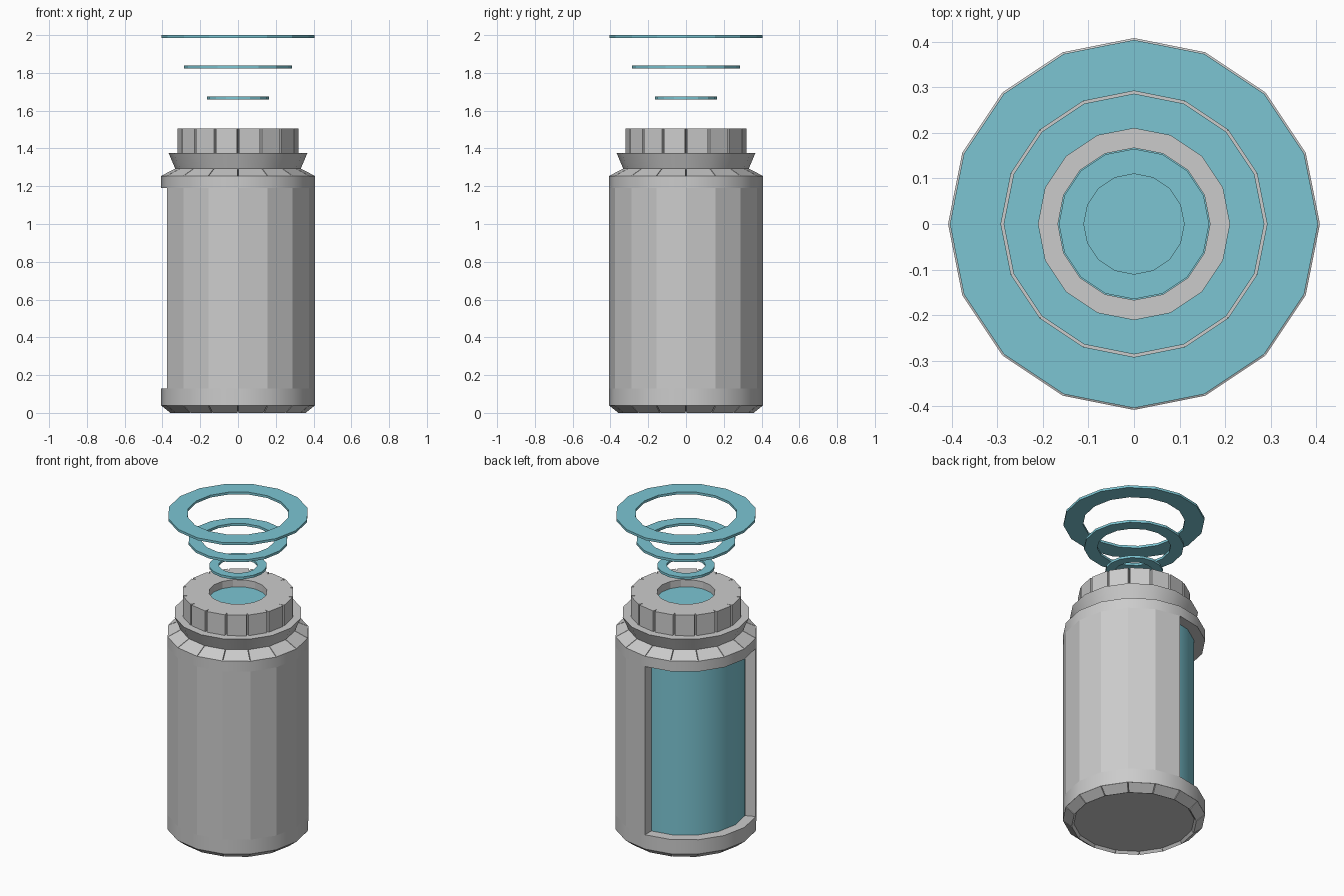
import bpy, bmesh
from math import cos, sin, radians
from mathutils import Vector

cube = bpy.data.objects.get("Cube")
if cube:
    bpy.data.objects.remove(cube, do_unlink=True)

SIDES = 16
STEP = 360 / SIDES


def material(name, color):
    m = bpy.data.materials.new(name)
    m.use_nodes = True
    m.diffuse_color = (*color, 1)
    m.node_tree.nodes["Principled BSDF"].inputs["Base Color"].default_value = (*color, 1)
    return m


GREY = material("light grey", (0.60, 0.60, 0.60))
TEAL = material("teal", (0.20, 0.56, 0.65))


def finish(name, bm, mat, smooth=False):
    bmesh.ops.remove_doubles(bm, verts=bm.verts, dist=1e-5)
    bmesh.ops.recalc_face_normals(bm, faces=bm.faces)
    mesh = bpy.data.meshes.new(name)
    bm.to_mesh(mesh)
    bm.free()
    obj = bpy.data.objects.new(name, mesh)
    obj.data.materials.append(mat)
    bpy.context.collection.objects.link(obj)
    if smooth:
        bpy.ops.object.select_all(action="DESELECT")
        obj.select_set(True)
        bpy.context.view_layer.objects.active = obj
        bpy.ops.object.shade_smooth_by_angle(angle=radians(30))
    return obj


def turned(name, profile, mat, first=0, count=SIDES, closed=True, smooth=False):
    """Sweep a (radius, height) profile over a number of facets."""
    bm = bmesh.new()
    columns = []
    for i in range(first, first + count + 1):
        a = radians(i * STEP)
        columns.append([bm.verts.new((r * cos(a), r * sin(a), z)) for r, z in profile])
    n = len(profile)
    for a, b in zip(columns, columns[1:]):
        for j in range(n if closed else n - 1):
            k = (j + 1) % n
            bm.faces.new((a[j], b[j], b[k], a[k]))
    if count < SIDES:
        bm.faces.new(columns[0])
        bm.faces.new(columns[-1])
    return finish(name, bm, mat, smooth)


def tube(name, r_in, r_out, z0, z1, mat, **options):
    box = [(r_out, z0), (r_out, z1), (r_in, z1), (r_in, z0)]
    return turned(name, box, mat, **options)


def solid(name, r0, r1, z0, z1, mat, smooth=False):
    bm = bmesh.new()
    bmesh.ops.create_cone(bm, cap_ends=True, segments=SIDES, radius1=r0,
                          radius2=r1, depth=z1 - z0)
    bmesh.ops.translate(bm, verts=bm.verts, vec=(0, 0, (z0 + z1) / 2))
    return finish(name, bm, mat, smooth)


def panels(name, r0, z0, r1, z1, depth):
    """Ring of separate raised panels with narrow wedge gaps between them."""
    bm = bmesh.new()
    for i in range(SIDES):
        a, b = radians(i * STEP), radians((i + 1) * STEP)
        quad = [Vector((r * cos(t), r * sin(t), z))
                for r, z, t in ((r0, z0, a), (r0, z0, b), (r1, z1, b), (r1, z1, a))]
        out = (quad[1] - quad[0]).cross(quad[3] - quad[0]).normalized() * depth
        low = [bm.verts.new(p) for p in quad]
        high = [bm.verts.new(p + out) for p in quad]
        bm.faces.new(high)
        for j in range(4):
            k = (j + 1) % 4
            bm.faces.new((low[j], low[k], high[k], high[j]))
    return finish(name, bm, GREY)


# Body shell: two full bands and a wall that leaves a five-facet window
tube("lower_band", 0.345, 0.408, 0.04, 0.13, GREY, smooth=True)
tube("upper_band", 0.345, 0.408, 1.19, 1.255, GREY, smooth=True)
tube("body_wall", 0.345, 0.408, 0.13, 1.19, GREY, first=9, count=11)

# Bevelled base and shoulder, each with raised panels
solid("base", 0.345, 0.395, 0.015, 0.055, GREY)
panels("base_panels", 0.345, 0.015, 0.395, 0.055, 0.02)
solid("shoulder", 0.398, 0.32, 1.237, 1.277, GREY)
panels("shoulder_panels", 0.398, 1.237, 0.32, 1.277, 0.02)

# Contents seen through the window and the mouth
solid("inner_core", 0.343, 0.343, 0.06, 1.23, TEAL, smooth=True)
solid("mouth_disc", 0.17, 0.17, 1.45, 1.46, TEAL)

# Flared neck and ribbed cap
solid("neck_flange", 0.325, 0.367, 1.275, 1.375, GREY, smooth=True)
tube("cap", 0.167, 0.29, 1.375, 1.505, GREY)
panels("cap_panels", 0.29, 1.375, 0.29, 1.505, 0.03)

# Three floating rings, growing with height
for name, r_in, r_out, z in (("small_ring", 0.11, 0.165, 1.66),
                             ("middle_ring", 0.21, 0.286, 1.824),
                             ("large_ring", 0.292, 0.404, 1.985)):
    tube(name, r_in, r_out, z, z + 0.015, TEAL)
